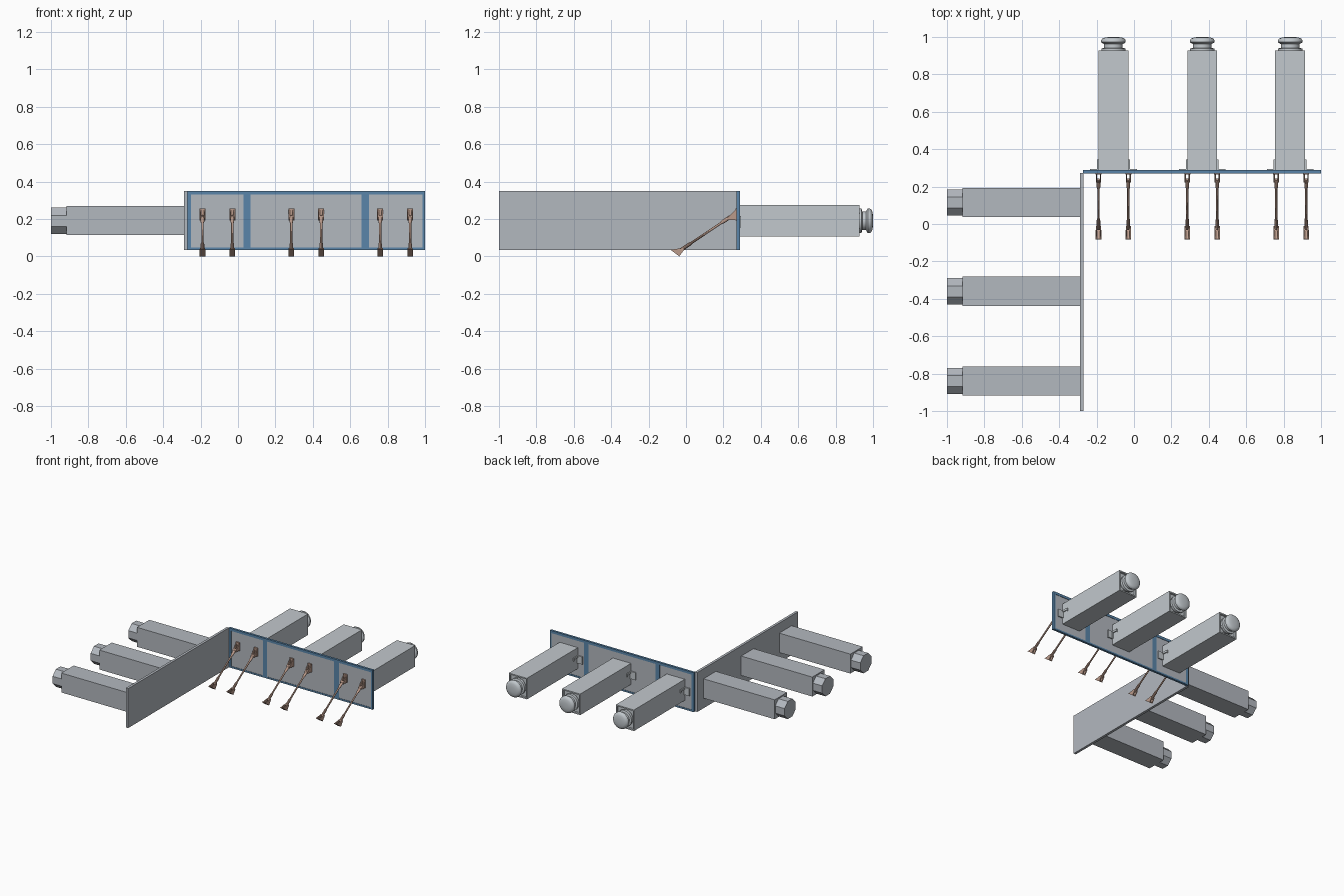
import bpy, bmesh, math
from mathutils import Vector

if "Cube" in bpy.data.objects:
    bpy.data.objects.remove(bpy.data.objects["Cube"])


def material(name, rgb):
    m = bpy.data.materials.new(name)
    m.diffuse_color = (*rgb, 1)
    m.use_nodes = True
    m.node_tree.nodes["Principled BSDF"].inputs["Base Color"].default_value = m.diffuse_color
    return m


GREY = material("panel grey", (0.45, 0.48, 0.52))
METAL = material("light metal", (0.54, 0.58, 0.61))
BLUE = material("frame blue", (0.10, 0.235, 0.40))
COPPER = material("brace copper", (0.50, 0.33, 0.26))


def finish(name, bm, mat, smooth=False):
    bmesh.ops.recalc_face_normals(bm, faces=bm.faces)
    me = bpy.data.meshes.new(name)
    bm.to_mesh(me)
    bm.free()
    ob = bpy.data.objects.new(name, me)
    bpy.context.collection.objects.link(ob)
    me.materials.append(mat)
    if smooth:
        bpy.ops.object.select_all(action='DESELECT')
        ob.select_set(True)
        bpy.context.view_layer.objects.active = ob
        bpy.ops.object.shade_smooth_by_angle(angle=math.radians(35))
    return ob


def add_box(bm, x, y, z):
    vs = bmesh.ops.create_cube(bm, size=1)["verts"]
    for v in vs:
        v.co = Vector([(a + b) / 2 + c * (b - a) for (a, b), c in zip((x, y, z), v.co)])


def box(name, mat, *boxes):
    bm = bmesh.new()
    for b in boxes:
        add_box(bm, *b)
    return finish(name, bm, mat)


def add_lathe(bm, start, axis, profile, sides, turn=0.0):
    """Revolve (radius, distance) pairs round an axis, closing both ends."""
    axis = Vector(axis).normalized()
    u = axis.orthogonal().normalized()
    w = axis.cross(u)
    rings = []
    for r, d in profile:
        rings.append([bm.verts.new(Vector(start) + axis * d + r * (
            u * math.cos(turn + math.tau * i / sides) + w * math.sin(turn + math.tau * i / sides)))
            for i in range(sides)])
    for a, b in zip(rings, rings[1:]):
        for i in range(sides):
            j = (i + 1) % sides
            bm.faces.new((a[i], a[j], b[j], b[i]))
    bm.faces.new(rings[0])
    bm.faces.new(rings[-1])


def add_prism(bm, x0, x1, pts):
    """Extrude a (y, z) outline along x."""
    a = [bm.verts.new((x0, y, z)) for y, z in pts]
    b = [bm.verts.new((x1, y, z)) for y, z in pts]
    bm.faces.new(a)
    bm.faces.new(b)
    for i in range(len(pts)):
        j = (i + 1) % len(pts)
        bm.faces.new((a[i], a[j], b[j], b[i]))


# Plain side wall with three simple posts
box("side_panel", GREY, ((-0.29, -0.27), (-1, 0.272), (0.035, 0.35)))
for n, y in enumerate((0.115, -0.36, -0.84)):
    box(f"simple_post_{n}", GREY, ((-0.918, -0.29), (y - 0.078, y + 0.078), (0.115, 0.27)))
    bm = bmesh.new()
    add_lathe(bm, (-1, y, 0.19), (1, 0, 0), [(0.076, 0), (0.076, 0.082)], 8, math.pi / 8)
    finish(f"simple_post_cap_{n}", bm, GREY)

# Back wall: blue frame with thinner grey infill
Z0, Z1 = 0.035, 0.35
Y = (0.271, 0.289)
frame = [((a, b), Y, (Z0, Z1)) for a, b in
         ((-0.272, -0.25), (0.03, 0.066), (0.66, 0.70), (0.986, 1.0))]
for a, b in ((-0.25, 0.03), (0.066, 0.66), (0.70, 0.986)):
    frame += [((a, b), Y, (Z0, Z0 + 0.013)), ((a, b), Y, (Z1 - 0.02, Z1))]
box("wall_frame", BLUE, *frame)
box("wall_infill", GREY, *[((a, b), (0.274, 0.286), (Z0 + 0.013, Z1 - 0.02)) for a, b in
                           ((-0.25, 0.03), (0.066, 0.66), (0.70, 0.986))])

# Detailed hollow posts with round end caps and side brackets
ZL, ZH, H, T = 0.107, 0.275, 0.08, 0.01
CAP = [(0.062, 0), (0.065, 0.004), (0.065, 0.018), (0.05, 0.022), (0.05, 0.042),
       (0.06, 0.047), (0.066, 0.052), (0.066, 0.062), (0.06, 0.071), (0.045, 0.077), (0.02, 0.08)]
for n, x in enumerate((-0.11, 0.365, 0.835)):
    yy = (0.286, 0.928)
    box(f"post_{n}", METAL,
        ((x - H, x + H), yy, (ZH - T, ZH)),
        ((x - H, x + H), yy, (ZL, ZL + T)),
        ((x - H, x - H + T), yy, (ZL + T, ZH - T)),
        ((x + H - T, x + H), yy, (ZL + T, ZH - T)),
        ((x - H + T, x + H - T), (0.90, 0.912), (ZL + T, ZH - T)))
    bm = bmesh.new()
    add_lathe(bm, (x, 0.905, 0.19), (0, 1, 0), [(0.06, 0)] + [(r, d + 0.015) for r, d in CAP], 28)
    finish(f"post_cap_{n}", bm, METAL, True)
    bm = bmesh.new()
    for s in (-1, 1):
        near, mid, far = x + s * H, x + s * (H + 0.008), x + s * 0.125
        lo, hi = sorted((near, mid))
        add_prism(bm, lo, hi, [(0.286, 0.215), (0.345, 0.215), (0.345, 0.19),
                               (0.33, 0.20), (0.297, 0.20), (0.297, 0.155), (0.286, 0.155)])
        add_box(bm, tuple(sorted((mid, far))), (0.286, 0.295), (0.155, 0.215))
    finish(f"post_bracket_{n}", bm, METAL)

# Diagonal braces: wall shoe, threaded rod with collars, ground shoe
TOP, END = Vector((0, 0.238, 0.212)), Vector((0, -0.028, 0.034))
L = (END - TOP).length
ROD = [(0.010, 0), (0.010, 0.05), (0.0065, 0.06), (0.0065, L - 0.07),
       (0.010, L - 0.055), (0.010, L)]
for n, x in enumerate((-0.19, -0.03, 0.285, 0.445, 0.76, 0.92)):
    bm = bmesh.new()
    add_lathe(bm, TOP + Vector((x, 0, 0)), END - TOP, ROD, 10)
    finish(f"brace_rod_{n}", bm, COPPER, True)
    bm = bmesh.new()
    add_box(bm, (x - 0.016, x + 0.016), (0.264, 0.275), (0.192, 0.257))
    for s in (-1, 1):
        a, b = sorted((x + s * 0.007, x + s * 0.014))
        add_prism(bm, a, b, [(0.266, 0.25), (0.266, 0.195), (0.225, 0.195), (0.222, 0.207)])
        add_prism(bm, a, b, [(-0.08, 0.036), (-0.016, 0.045), (-0.01, 0.035), (-0.033, 0.004)])
    add_prism(bm, x - 0.015, x + 0.015,
              [(-0.084, 0.036), (-0.08, 0.039), (-0.032, 0.006), (-0.036, 0.0)])
    finish(f"brace_shoes_{n}", bm, COPPER)
